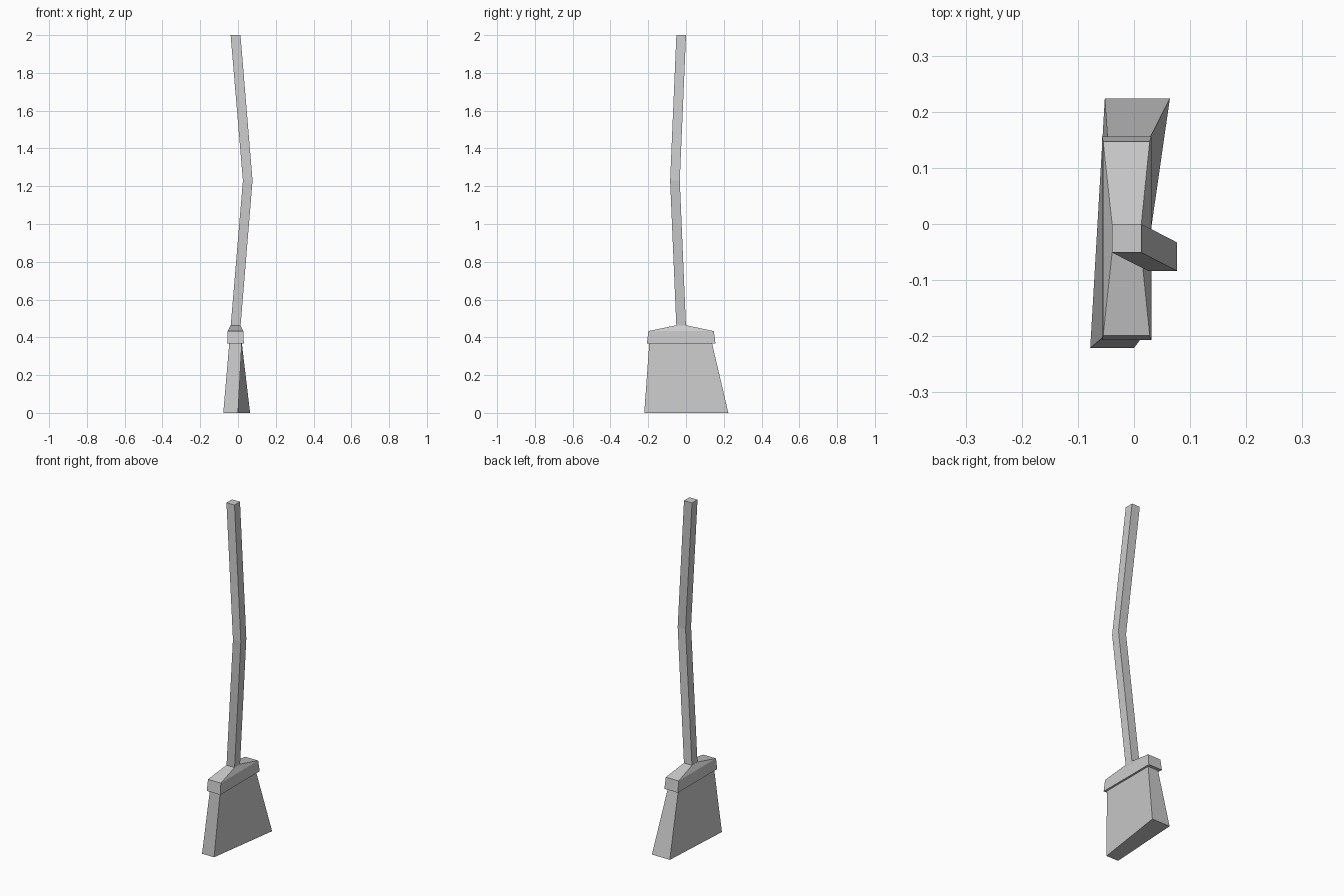
import bpy, bmesh

if "Cube" in bpy.data.objects:
    bpy.data.objects.remove(bpy.data.objects["Cube"])


def rect(x0, x1, y0, y1, z):
    """Rectangular cross-section, counter-clockwise from above."""
    return [(x0, y0, z), (x1, y0, z), (x1, y1, z), (x0, y1, z)]


def loft(name, sections):
    """Closed flat-faced solid through a stack of four-sided sections."""
    bm = bmesh.new()
    rings = [[bm.verts.new(p) for p in s] for s in sections]
    for a, b in zip(rings, rings[1:]):
        for i in range(4):
            j = (i + 1) % 4
            bm.faces.new((a[i], a[j], b[j], b[i]))
    bm.faces.new(rings[0][::-1])
    bm.faces.new(rings[-1])
    mesh = bpy.data.meshes.new(name)
    bm.to_mesh(mesh)
    bm.free()
    obj = bpy.data.objects.new(name, mesh)
    bpy.context.collection.objects.link(obj)
    return obj


# Bent square handle
loft("handle", [
    rect(-0.039, 0.013, -0.051, 0.0, 0.455),
    rect(0.026, 0.077, -0.084, -0.033, 1.23),
    rect(-0.039, 0.013, -0.051, 0.0, 2.0),
])

# Collar that sloped up to the handle
loft("collar", [
    rect(-0.057, 0.031, -0.207, 0.156, 0.368),
    rect(-0.055, 0.028, -0.199, 0.147, 0.433),
    rect(-0.039, 0.013, -0.051, 0.0, 0.464),
])

# Flared, slightly skewed bristle block
loft("bristles", [
    [(-0.078, -0.221, 0), (0.0, -0.221, 0), (0.064, 0.224, 0), (-0.052, 0.224, 0)],
    rect(-0.046, 0.02, -0.194, 0.137, 0.372),
])
